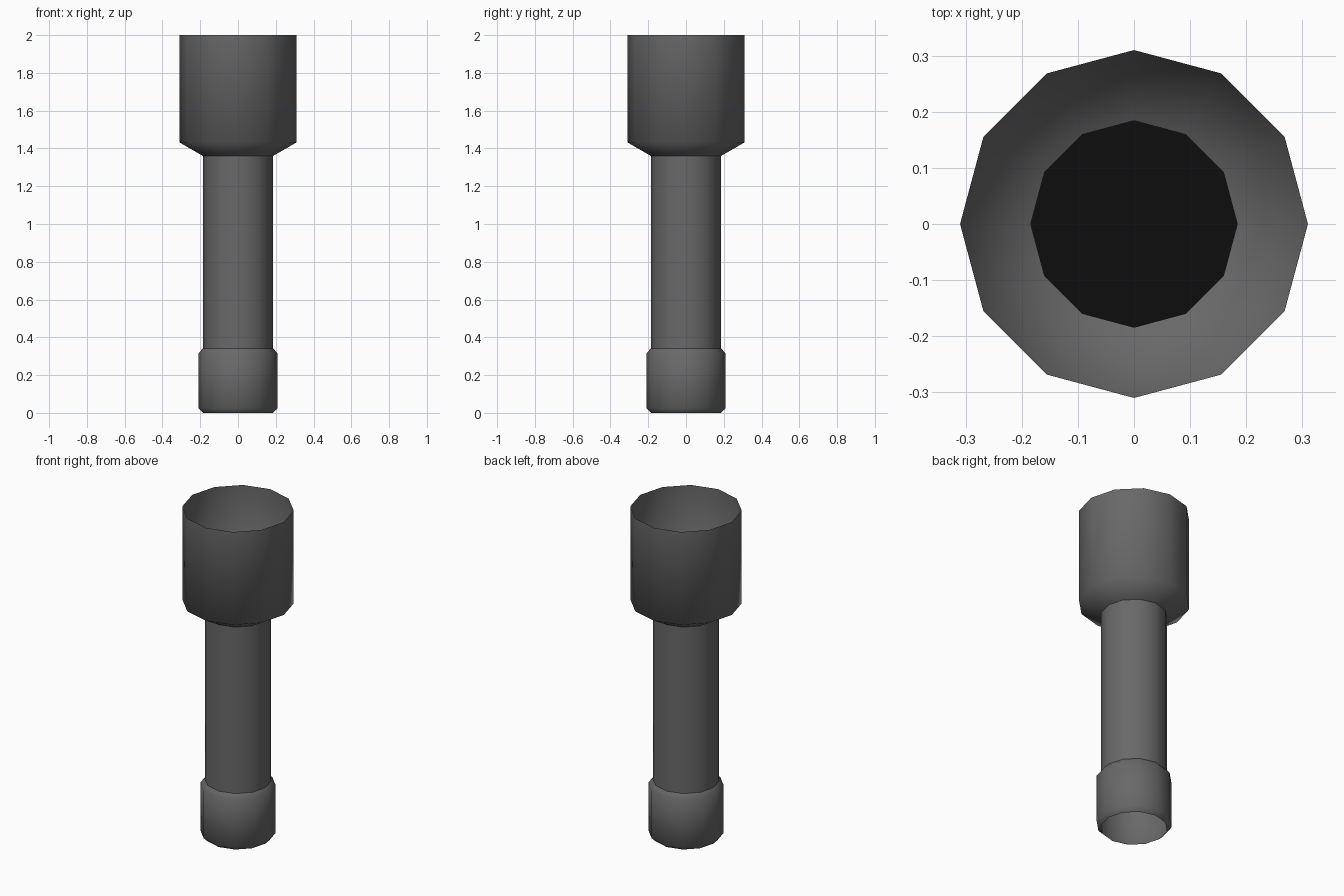
import bpy, bmesh, math

if "Cube" in bpy.data.objects:
    bpy.data.objects.remove(bpy.data.objects["Cube"])

SIDES = 12


def material(name, rgb):
    m = bpy.data.materials.new(name)
    m.diffuse_color = (*rgb, 1)
    m.use_nodes = True
    m.node_tree.nodes["Principled BSDF"].inputs["Base Color"].default_value = m.diffuse_color
    return m


grey = material("dark grey", (0.14, 0.14, 0.14))
black = material("black", (0.004, 0.004, 0.004))


def finish(bm, name, mat, smooth):
    me = bpy.data.meshes.new(name)
    bm.to_mesh(me)
    bm.free()
    me.materials.append(mat)
    for p in me.polygons:
        p.use_smooth = smooth
    ob = bpy.data.objects.new(name, me)
    bpy.context.collection.objects.link(ob)


def shell(name, profile):
    """Open 12-sided tube turned from (radius, height) points."""
    bm = bmesh.new()
    rings = [[bm.verts.new((r * math.cos(i * math.tau / SIDES),
                            r * math.sin(i * math.tau / SIDES), z))
              for i in range(SIDES)] for r, z in profile]
    for a, b in zip(rings, rings[1:]):
        for i in range(SIDES):
            j = (i + 1) % SIDES
            bm.faces.new((a[i], a[j], b[j], b[i]))
    finish(bm, name, grey, True)


# end grip, shaft and open head
shell("end_grip", [(0.185, 0), (0.21, 0.025), (0.21, 0.315), (0.185, 0.342)])
shell("shaft", [(0.185, 0.342), (0.185, 1.36)])
shell("head", [(0.185, 1.36), (0.31, 1.432), (0.31, 2.0)])

# black disc closing the shaft inside the head
bm = bmesh.new()
bmesh.ops.create_circle(bm, cap_ends=True, segments=SIDES, radius=0.185)
bmesh.ops.translate(bm, verts=bm.verts, vec=(0, 0, 1.36))
finish(bm, "inner_disc", black, False)
